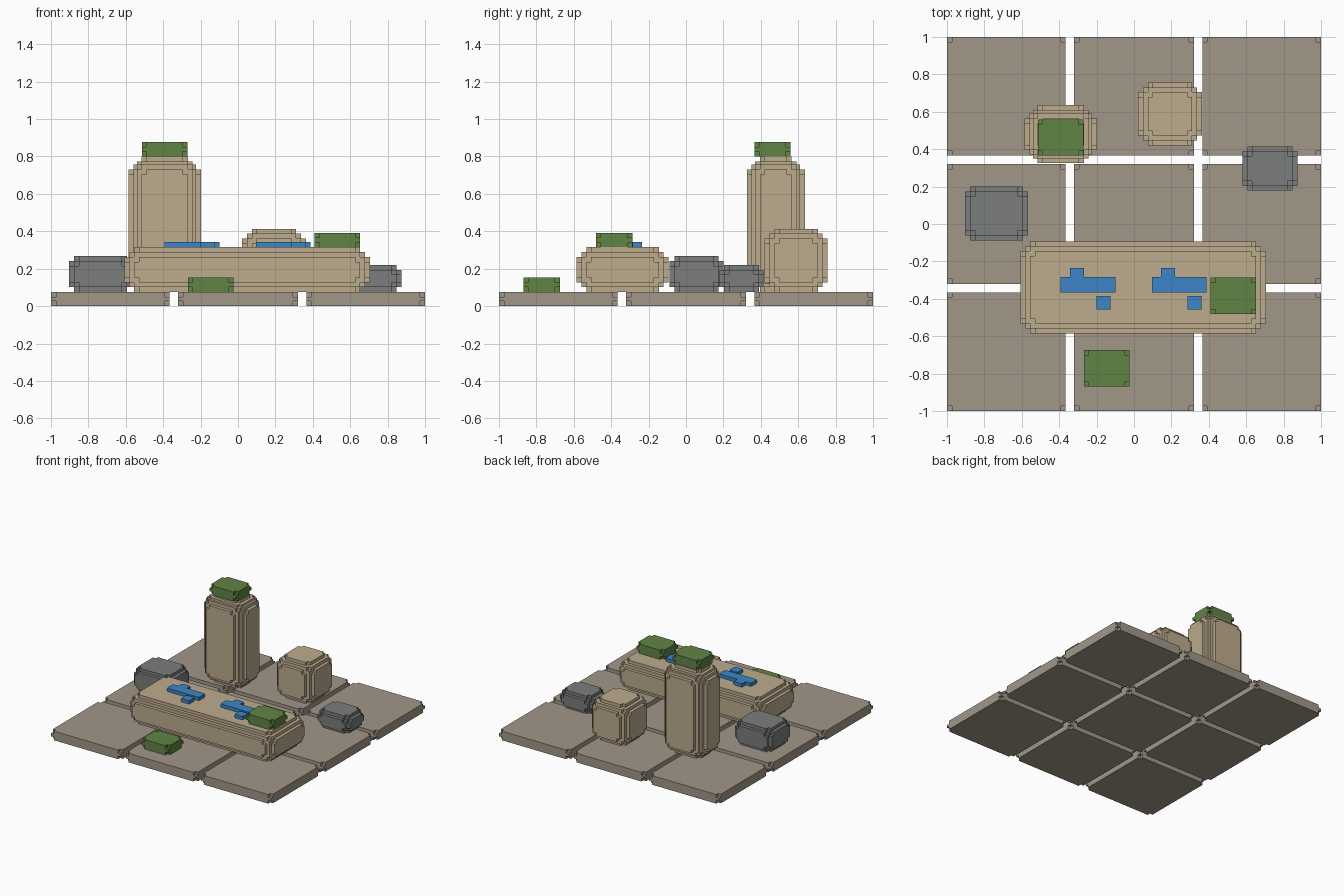
import bpy, bmesh
from itertools import permutations, product

if "Cube" in bpy.data.objects:
    bpy.data.objects.remove(bpy.data.objects["Cube"], do_unlink=True)


def material(name, *rgb):
    m = bpy.data.materials.new(name)
    m.use_nodes = True
    m.diffuse_color = (*rgb, 1)
    m.node_tree.nodes["Principled BSDF"].inputs["Base Color"].default_value = (*rgb, 1)
    return m


PAVING = material("paving brown", .36, .31, .25)
SAND = material("sand stone", .51, .41, .27)
MOSS = material("moss green", .12, .23, .06)
ROCK = material("rock grey", .2, .205, .205)
WATER = material("water blue", .045, .24, .57)

# Stepped corner styles: each triple of insets, in every axis order, is one box of the union
STEP = .026
CORNER = [(0, 0, STEP)]
EDGE = [(0, STEP, 2 * STEP), (STEP, STEP, STEP)]
ROUND = [(0, 2 * STEP, 3 * STEP), (STEP, STEP, 2 * STEP)]
ROUNDER = [(0, .07, .096), (STEP, .044, .07), (.044, .044, .044)]
TINY = [(0, 0, .007)]


def stepped_block(name, x, y, z, style, mat):
    """Closed shell of a box whose corners and edges are cut in square steps."""
    spans = (x, y, z)
    insets = {p for triple in style for p in permutations(triple)}
    levels = sorted({v for triple in style for v in triple})
    cuts = [sorted({round(lo + v, 5) for v in levels} | {round(hi - v, 5) for v in levels})
            for lo, hi in spans]

    def solid(cell):
        if any(i < 0 or i >= len(c) - 1 for i, c in zip(cell, cuts)):
            return False
        mid = [(c[i] + c[i + 1]) / 2 for i, c in zip(cell, cuts)]
        depth = [min(m - lo, hi - m) for m, (lo, hi) in zip(mid, spans)]
        return any(all(d > v for d, v in zip(depth, p)) for p in insets)

    bm = bmesh.new()
    for cell in product(*(range(len(c) - 1) for c in cuts)):
        if not solid(cell):
            continue
        for axis, side in product(range(3), (0, 1)):
            beside = list(cell)
            beside[axis] += 2 * side - 1
            if solid(beside):
                continue
            u, v = (axis + 1) % 3, (axis + 2) % 3
            ring = []
            for du, dv in ((0, 0), (1, 0), (1, 1), (0, 1)):
                idx = list(cell)
                idx[axis] += side
                idx[u] += du
                idx[v] += dv
                ring.append(bm.verts.new([c[i] for c, i in zip(cuts, idx)]))
            bm.faces.new(ring if side else ring[::-1])
    bmesh.ops.remove_doubles(bm, verts=bm.verts, dist=.0005)
    mesh = bpy.data.meshes.new(name)
    bm.to_mesh(mesh)
    bm.free()
    mesh.materials.append(mat)
    obj = bpy.data.objects.new(name, mesh)
    bpy.context.collection.objects.link(obj)
    return obj


# Ground: three by three paving slabs with gaps
GROUND = .075
strips = [(-1, -.365), (-.32, .32), (.365, 1)]
for x, y in product(strips, strips):
    stepped_block("paving_slab", x, y, (0, GROUND), CORNER, PAVING)

# Sandstone blocks
BAR_TOP = .315
stepped_block("long_block", (-.607, .705), (-.585, -.093), (GROUND, BAR_TOP), ROUND, SAND)
stepped_block("pillar", (-.585, -.198), (.325, .635), (GROUND, .8), ROUNDER, SAND)
stepped_block("small_block", (.022, .363), (.42, .757), (GROUND, .413), ROUND, SAND)

# Rocks
stepped_block("left_rock", (.58, .873), (.178, .415), (GROUND, .22), EDGE, ROCK)
stepped_block("right_rock", (-.903, -.567), (-.088, .2), (GROUND, .267), EDGE, ROCK)

# Moss tufts of one size, given by their low corner
for name, x, y, z in (("pillar_moss", -.514, .365, .8),
                      ("long_block_moss", .41, -.482, BAR_TOP),
                      ("ground_moss", -.268, -.87, GROUND)):
    stepped_block(name, (x, x + .243), (y, y + .195), (z, z + .077), CORNER, MOSS)

# Puddles: the same three pieces twice on the long block
puddle_z = (BAR_TOP, BAR_TOP + .028)
for shift in (0, .487):
    for name, x, y in (("puddle", (-.392, -.1), (-.365, -.284)),
                       ("puddle_spur", (-.343, -.268), (-.291, -.236)),
                       ("puddle_drop", (-.2, -.125), (-.456, -.384))):
        stepped_block(name, (x[0] + shift, x[1] + shift), y, puddle_z, TINY, WATER)
